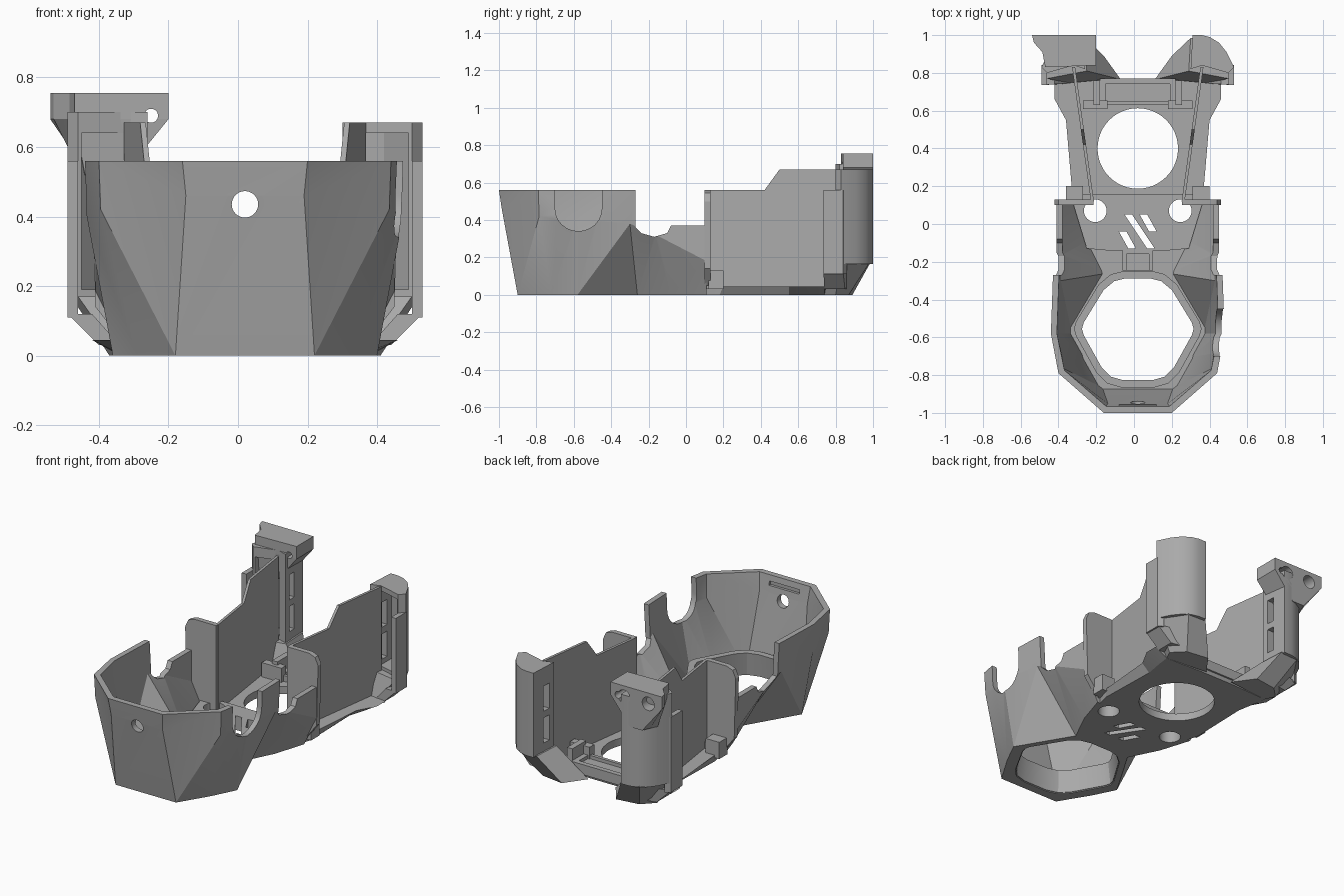
import bpy, bmesh, math
from mathutils import Matrix

cube = bpy.data.objects.get("Cube")
if cube:
    bpy.data.objects.remove(cube, do_unlink=True)

CX = 0.02  # symmetry plane of the shell
grey = bpy.data.materials.new("plain_grey")
grey.use_nodes = True
grey.diffuse_color = (0.4, 0.4, 0.4, 1)
grey.node_tree.nodes["Principled BSDF"].inputs["Base Color"].default_value = (0.4, 0.4, 0.4, 1)


def finish(name, bm):
    bmesh.ops.recalc_face_normals(bm, faces=bm.faces)
    me = bpy.data.meshes.new(name)
    bm.to_mesh(me)
    bm.free()
    me.materials.append(grey)
    ob = bpy.data.objects.new(name, me)
    bpy.context.collection.objects.link(ob)
    return ob


def bridge(name, low, high):
    """Solid between two 3D outlines with equal point counts."""
    bm = bmesh.new()
    a = [bm.verts.new(p) for p in low]
    b = [bm.verts.new(p) for p in high]
    bm.faces.new(a)
    bm.faces.new(b)
    for i in range(len(a)):
        j = (i + 1) % len(a)
        bm.faces.new((a[i], a[j], b[j], b[i]))
    return finish(name, bm)


def loft(name, low, high, z0, z1, s=1, cx=CX):
    return bridge(name, [(cx + s * x, y, z0) for x, y in low], [(cx + s * x, y, z1) for x, y in high])


def prism(name, pts, z0, z1, s=1, cx=CX):
    return loft(name, pts, pts, z0, z1, s, cx)


def box(name, x0, x1, y0, y1, z0, z1, s=1):
    return prism(name, [(x0, y0), (x1, y0), (x1, y1), (x0, y1)], z0, z1, s)


def side_prism(name, pts, x0, x1, s=1):
    """Outline in y and z, extruded along x."""
    return bridge(name, *[[(CX + s * x, y, z) for y, z in pts] for x in (x0, x1)])


def disc(name, r, depth, loc, axis="Z"):
    bm = bmesh.new()
    bmesh.ops.create_cone(bm, cap_ends=True, segments=48, radius1=r, radius2=r, depth=depth)
    turn = Matrix.Rotation(math.pi / 2, 4, "X") if axis == "Y" else Matrix()
    bm.transform(Matrix.Translation(loc) @ turn)
    return finish(name, bm)


def cut(ob, *cutters):
    for c in cutters:
        m = ob.modifiers.new("cut", "BOOLEAN")
        m.operation, m.solver, m.object, m.use_self = "DIFFERENCE", "EXACT", c, True
        bpy.context.view_layer.update()
        me = bpy.data.meshes.new_from_object(ob.evaluated_get(bpy.context.evaluated_depsgraph_get()))
        ob.modifiers.clear()
        ob.data = me
        bpy.data.objects.remove(c, do_unlink=True)


def both(half):
    return half + [(-x, y) for x, y in reversed(half)]


def hexagon(k):
    pts = both([(.07, -.275), (.13, -.29), (.19, -.34), (.30, -.52), (.31, -.555), (.30, -.59),
                (.20, -.77), (.15, -.82), (.08, -.84)])
    return [(x * k, -.56 + (y + .56) * k) for x, y in pts]


# faceted front bowl: outer rings and the same rings drawn inward, joined into a closed wall
rings = [
    [(.34, .11, 0), (.28, -.08, 0), (.19, -.26, 0), (.38, -.58, 0), (.31, -.72, 0), (.20, -.90, 0)],
    [(.43, .11, .18), (.43, -.16, .32), (.44, -.30, .38), (.455, -.58, .40), (.415, -.785, .42), (.17, -.985, .46)],
    [(.43, .11, .56), (.44, -.16, .56), (.45, -.30, .56), (.46, -.58, .56), (.42, -.79, .56), (.18, -1.0, .56)],
]
inset = [(.032, 0), (.032, 0), (.032, 0), (.032, 0), (.032, .015), (.012, .035)]
bm = bmesh.new()


def wall_row(ring, k):
    half = [(x - k * dx, y + k * dy, z) for (x, y, z), (dx, dy) in zip(ring, inset)]
    return [bm.verts.new((CX + x, y, z)) for x, y, z in half] + \
           [bm.verts.new((CX - x, y, z)) for x, y, z in half[::-1]]


loop = [wall_row(r, 0) for r in rings] + [wall_row(r, 1) for r in rings[::-1]]
for lo, hi in zip(loop, loop[1:] + loop[:1]):
    for i in range(len(lo) - 1):
        bm.faces.new((lo[i], hi[i], hi[i + 1], lo[i + 1]))
for end in (0, -1):
    o = [r[end] for r in loop]
    bm.faces.new((o[0], o[1], o[4], o[5]))
    bm.faces.new((o[1], o[2], o[3], o[4]))
bmesh.ops.triangulate(bm, faces=bm.faces)
bowl = finish("front_bowl", bm)
# lowered rear rim, one round-bottomed side notch, front hole and inner slit
cut(bowl, side_prism("rim_cut", [(-.27, .7), (-.27, .36), (-.24, .33), (-.17, .31), (-.10, .33),
                                 (-.08, .37), (.3, .37), (.3, .7)], -.8, .8))
arc = [(-.575 + .125 * math.cos(t * math.pi / 12), .46 + .12 * math.sin(t * math.pi / 12))
       for t in range(12, 25)]
cut(bowl, side_prism("notch_cut", [(-.70, .7)] + arc + [(-.45, .7)], .3, .7),
    disc("hole_cut", .038, .3, (CX, -.98, .435), "Y"),
    box("slit_cut", -.1, .1, -.972, -.9, .50, .525))

# floor plate with all its openings
low = [(.20, -.90), (.38, -.58), (.18, -.26), (.27, -.08), (.34, .18), (.33, .55), (.35, .66), (.36, .74), (.12, .75)]
high = [(.20, -.90), (.38, -.58), (.19, -.26), (.28, -.08), (.35, .2), (.38, .55), (.44, .66), (.44, .74), (.12, .77)]
floor = loft("floor_plate", both(low), both(high), 0, .045)
cut(floor, prism("nozzle_cut", hexagon(1.02), -.1, .3),
    disc("round_cut", .213, .5, (CX, .4, 0)))
platform = prism("raised_platform", both([(.16, -.14), (.27, -.13), (.34, .10), (.33, .16)]), .03, .085)


def slots():
    for w, x, y0, y1 in ((.05, -.10, -.04, -.13), (.12, -.07, .05, -.13), (.05, .01, .05, -.04)):
        yield prism("slot_cut", [(x, y0), (x + .04, y0), (x + .04 + w, y1), (x + w, y1)], -.1, .3)


for part in (floor, platform):
    cut(part, *slots(), *[disc("screw_cut", .06, .5, (CX + s * .225, .07, 0)) for s in (1, -1)])

# collar around the front opening, closing in slightly towards the top
collar = loft("opening_collar", hexagon(1.09), hexagon(1.09), .005, .14)
cut(collar, loft("collar_cut", hexagon(1.01), hexagon(.95), -.01, .15))
neck = box("neck_block", -.08, .08, -.245, -.14, .03, .09)
cut(neck, box("neck_cut", -.06, .06, -.3, -.16, .06, .2))
crossbar = box("rear_crossbar", -.20, .20, .63, .77, .02, .08)
cut(crossbar, box("bar_cut", -.17, .17, .65, .74, .06, .2))

wall_side = [(.12, .04), (.83, .04), (.83, .67), (.50, .67), (.42, .56), (.12, .56)]
for s, side in ((1, "left"), (-1, "right")):
    disc(side + "_boss_disc", .057, .02, (CX + s * .18, -.04, .08))
    # thin upright side wall, splayed outward to the rear
    wall = side_prism(side + "_wall", wall_side, 0, .016, s)
    for v in wall.data.vertices:
        v.co.x += s * (.235 + (v.co.y - .14) * .14)
    # ear panel with a rounded outer corner
    prof = [(.235, .05), (.36, .05), (.43, .14), (.44, .50), (.42, .545), (.38, .56), (.235, .56)]
    bridge(side + "_ear_panel", *[[(CX + s * x, y, z) for x, z in prof] for y in (.10, .13)])
    box(side + "_ear_step", .29, .38, .12, .20, .03, .13, s)
    box(side + "_inner_bracket", .16, .29, .61, .655, .03, .13, s)
    box(side + "_inner_rib", .20, .235, .63, .76, .03, .15, s)
    # rear foot and hollow post with side slots
    loft(side + "_rear_foot", [(.09, .765), (.36, .74), (.39, .80), (.32, .87), (.18, .89)],
         [(.27, .81), (.48, .77), (.50, .83), (.40, .98), (.28, .985)], 0, .17, s)
    post = prism(side + "_rear_post", [(.28, .82), (.34, .84), (.48, .80), (.51, .83), (.47, .91),
                                       (.43, .96), (.38, .99), (.34, 1.0), (.29, 1.0)],
                 .165, .67 if s > 0 else .70, s)
    cut(post, prism("recess_cut", [(.33, .7), (.47, .7), (.47, .84), (.40, .92), (.33, .95)], .19, .64, s),
        *[box("slot_cut", .2, .4, .86, .91, z, z + .15, s) for z in (.22, .41)])
    # outer flange with a sloped base
    rim = [(.48, .735), (.51, .735), (.51, .84), (.48, .86)]
    loft(side + "_flange_base", [(.36, .745), (.42, .74), (.42, .85), (.36, .86)],
         [(.44, .74)] + rim[1:3] + [(.44, .86)], .03, .12, s)
    prism(side + "_post_flange", rim, .11, .56, s)

# wide head on the right post, tapering down to a point at the back
outline = [(-.54, 1.0), (-.20, 1.0), (-.20, .84), (-.47, .83), (-.485, .91), (-.53, .96)]
head = prism("post_head", outline, .68, .755, cx=0)
tip = [(-.41, 1.0), (-.33, 1.0), (-.33, .85), (-.44, .84), (-.45, .91), (-.43, .95)]
taper = loft("post_head_taper", tip, outline, .52, .68, cx=0)
for part in (head, taper):
    cut(part, disc("through_cut", .02, .5, (-.25, .95, .69), "Y"),
        *[disc("socket_cut", .04, .12, (x, .98, .69), "Y") for x in (-.45, -.29)])

# soften only the shallow facets
bpy.ops.object.select_all(action="DESELECT")
for ob in bpy.context.scene.objects:
    if ob.type == "MESH":
        ob.select_set(True)
        bpy.context.view_layer.objects.active = ob
bpy.ops.object.shade_smooth_by_angle(angle=math.radians(22))
